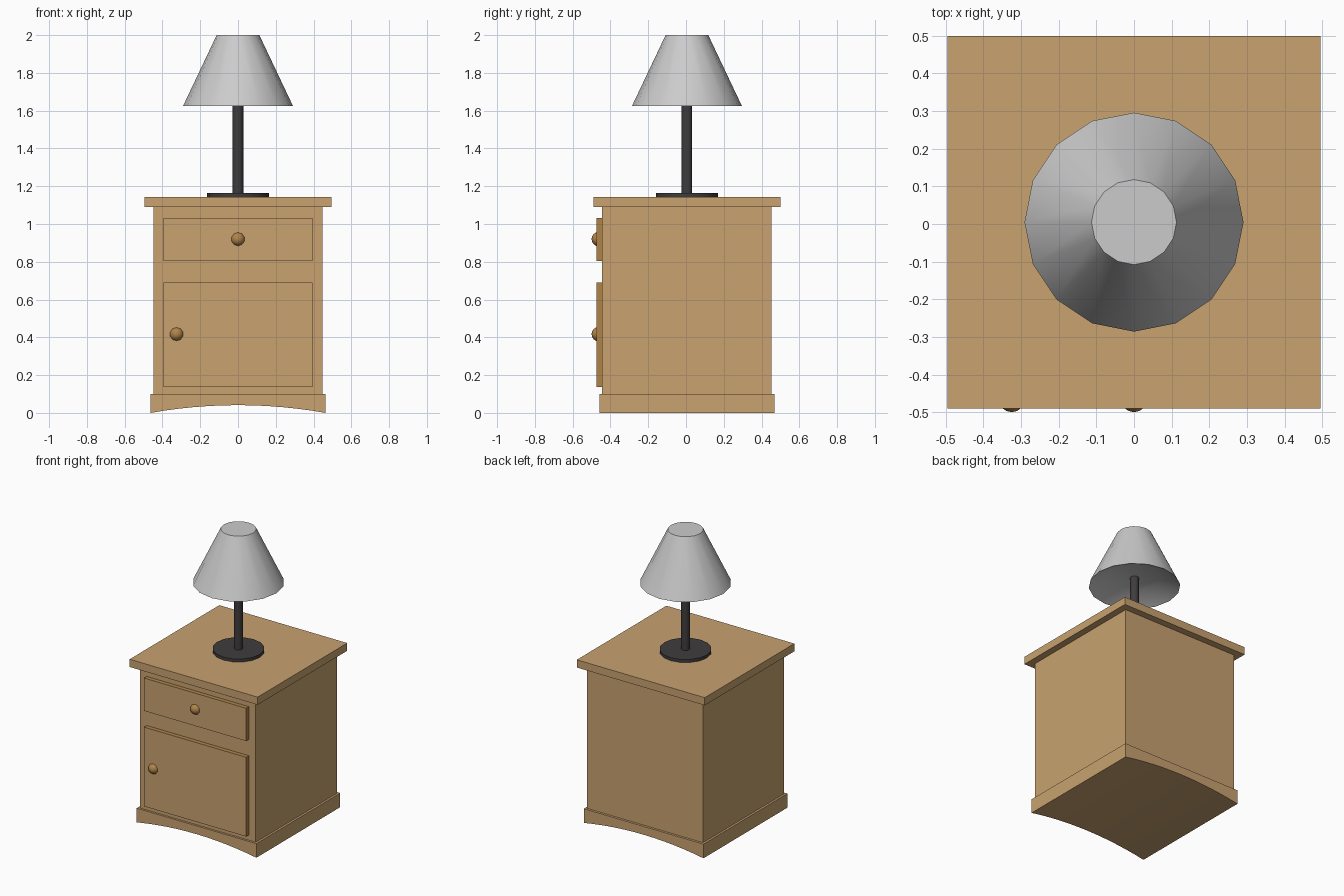
import bpy, bmesh, math
from mathutils import Matrix

if "Cube" in bpy.data.objects:
    bpy.data.objects.remove(bpy.data.objects["Cube"])

CY = 0.005  # depth centre of cabinet and lamp (knobs stick out in front)


def material(name, r, g, b):
    m = bpy.data.materials.new(name)
    m.diffuse_color = (r, g, b, 1)
    m.use_nodes = True
    m.node_tree.nodes["Principled BSDF"].inputs["Base Color"].default_value = m.diffuse_color
    return m


TAN = material("tan_wood", 0.578, 0.363, 0.162)
BROWN = material("brown_wood", 0.434, 0.231, 0.068)
DARK = material("dark_metal", 0.050, 0.045, 0.047)
GREY = material("light_grey_shade", 0.60, 0.60, 0.60)


def finish(bm, name, mats, smooth=None):
    bmesh.ops.recalc_face_normals(bm, faces=bm.faces)
    me = bpy.data.meshes.new(name)
    bm.to_mesh(me)
    bm.free()
    for m in mats:
        me.materials.append(m)
    ob = bpy.data.objects.new(name, me)
    bpy.context.collection.objects.link(ob)
    if smooth:
        bpy.context.view_layer.objects.active = ob
        ob.select_set(True)
        bpy.ops.object.shade_smooth_by_angle(angle=math.radians(smooth))
        ob.select_set(False)
    return ob


def box(name, x, y0, y1, z0, z1, mats, front=False):
    bm = bmesh.new()
    bmesh.ops.create_cube(bm, size=1, matrix=Matrix.Translation((0, (y0 + y1) / 2, (z0 + z1) / 2))
                          @ Matrix.Diagonal((2 * x, y1 - y0, z1 - z0, 1)))
    bm.normal_update()
    if front:  # front face keeps the first colour, the edges get the second
        for f in bm.faces:
            f.material_index = 0 if f.normal.y < -0.5 else 1
    return finish(bm, name, mats)


def lathe(name, profile, mat, sides=16):
    # closed solid turned around the lamp axis from (radius, height) rings
    bm = bmesh.new()
    rings = []
    for r, z in profile:
        rings.append([bm.verts.new((r * math.cos(2 * math.pi * i / sides),
                                    CY + r * math.sin(2 * math.pi * i / sides), z))
                      for i in range(sides)])
    for a, b in zip(rings, rings[1:]):
        for i in range(sides):
            j = (i + 1) % sides
            bm.faces.new((a[i], a[j], b[j], b[i]))
    bm.faces.new(rings[0])
    bm.faces.new(rings[-1])
    return finish(bm, name, [mat], 35)


# Cabinet body and table top
box("cabinet_body", 0.448, CY - 0.449, CY + 0.447, 0.09, 1.095, [TAN])
box("table_top", 0.495, CY - 0.495, CY + 0.495, 1.09, 1.144, [TAN])

# Plinth with arched underside running front to back
bm = bmesh.new()
W, N = 0.463, 12
pts = [(-W, 0.099)]
for i in range(N + 1):
    t = -1 + 2 * i / N
    pts.append((W * t, 0.041 * (1 - t * t)))
pts.append((W, 0.099))
face = bm.faces.new([bm.verts.new((x, CY - W, z)) for x, z in pts])
ext = bmesh.ops.extrude_face_region(bm, geom=[face])
bmesh.ops.translate(bm, vec=(0, 2 * W, 0),
                    verts=[v for v in ext["geom"] if isinstance(v, bmesh.types.BMVert)])
finish(bm, "plinth", [TAN], 30)

# Drawer and door fronts
box("drawer_front", 0.395, -0.474, -0.44, 0.804, 1.033, [TAN, BROWN], True)
box("door_front", 0.395, -0.474, -0.44, 0.136, 0.69, [TAN, BROWN], True)

# Round knobs, pole pointing forward
for name, x, z in (("drawer_knob", 0, 0.92), ("door_knob", -0.325, 0.417)):
    bm = bmesh.new()
    bmesh.ops.create_uvsphere(bm, u_segments=10, v_segments=8, radius=0.038,
                              matrix=Matrix.Translation((x, -0.462, z)) @ Matrix.Rotation(math.pi / 2, 4, 'X'))
    finish(bm, name, [BROWN], 60)

# Lamp: foot, pole, and shade with a recessed underside
lathe("lamp_foot", [(0.165, 1.143), (0.165, 1.165)], DARK)
lathe("lamp_pole", [(0.028, 1.16), (0.028, 1.69)], DARK)
lathe("lamp_shade", [(0.113, 2.0), (0.291, 1.625), (0.17, 1.685)], GREY)
